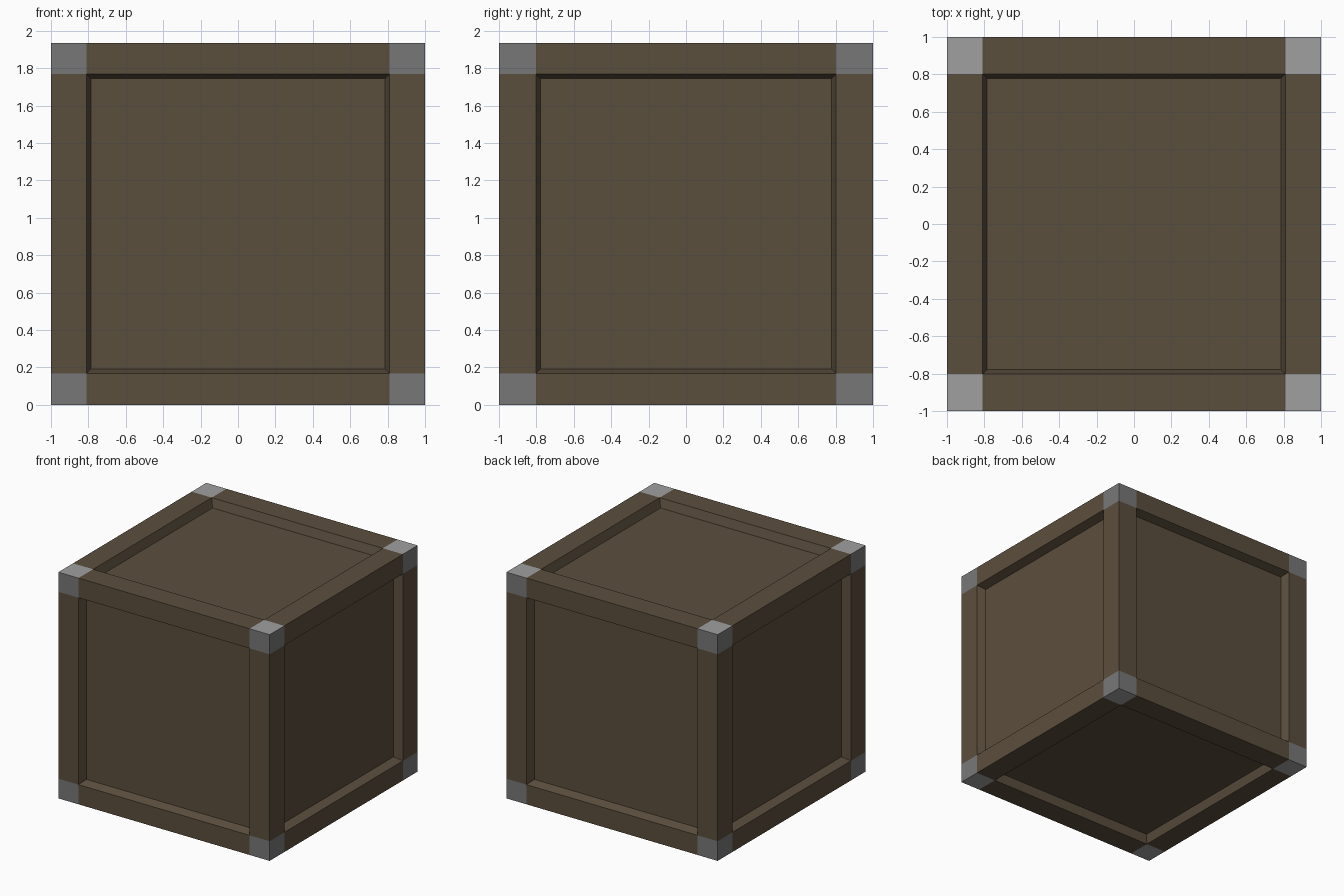
import bpy, bmesh
from mathutils import Vector

cube = bpy.data.objects.get("Cube")
if cube:
    bpy.data.objects.remove(cube, do_unlink=True)

SIZE = Vector((2.0, 2.0, 1.936))      # outer size of the crate
OPENING = Vector((0.81, 0.802, 0.8))  # half size of the panel openings
MITRE, DEPTH = 0.024, 0.073           # slope and depth of the recesses


def material(name, colour):
    mat = bpy.data.materials.new(name)
    mat.use_nodes = True
    rgba = (*colour, 1)
    mat.diffuse_color = rgba
    bsdf = next(n for n in mat.node_tree.nodes if n.type == 'BSDF_PRINCIPLED')
    bsdf.inputs["Base Color"].default_value = rgba
    return mat


wood = material("brown wood", (0.105, 0.077, 0.047))
side_metal = material("grey metal", (0.187, 0.187, 0.187))
end_metal = material("light grey metal", (0.35, 0.35, 0.35))

# Solid box, cut along the frame lines on every axis
bm = bmesh.new()
bmesh.ops.create_cube(bm, size=1)
bmesh.ops.scale(bm, vec=SIZE, verts=bm.verts)
for axis in range(3):
    for sign in (-1, 1):
        normal = Vector((0, 0, 0))
        normal[axis] = 1
        bmesh.ops.bisect_plane(bm, geom=bm.verts[:] + bm.edges[:] + bm.faces[:],
                               plane_co=normal * sign * OPENING[axis], plane_no=normal)
bm.normal_update()

# Metal corners lie beyond the opening on all axes, panels on one only
panels = []
for face in bm.faces:
    centre = face.calc_center_median()
    beyond = sum(abs(centre[a]) > OPENING[a] for a in range(3))
    if beyond == 3:
        face.material_index = 2 if abs(face.normal.z) > 0.5 else 1
    elif beyond == 1:
        panels.append(face)

# Recessed panels with mitred sloping walls
bmesh.ops.inset_individual(bm, faces=panels, thickness=MITRE, depth=-DEPTH,
                           use_even_offset=True)
bmesh.ops.translate(bm, vec=(0, 0, SIZE.z / 2), verts=bm.verts)

mesh = bpy.data.meshes.new("crate")
bm.to_mesh(mesh)
bm.free()
for mat in (wood, side_metal, end_metal):
    mesh.materials.append(mat)
crate = bpy.data.objects.new("crate", mesh)
bpy.context.collection.objects.link(crate)
